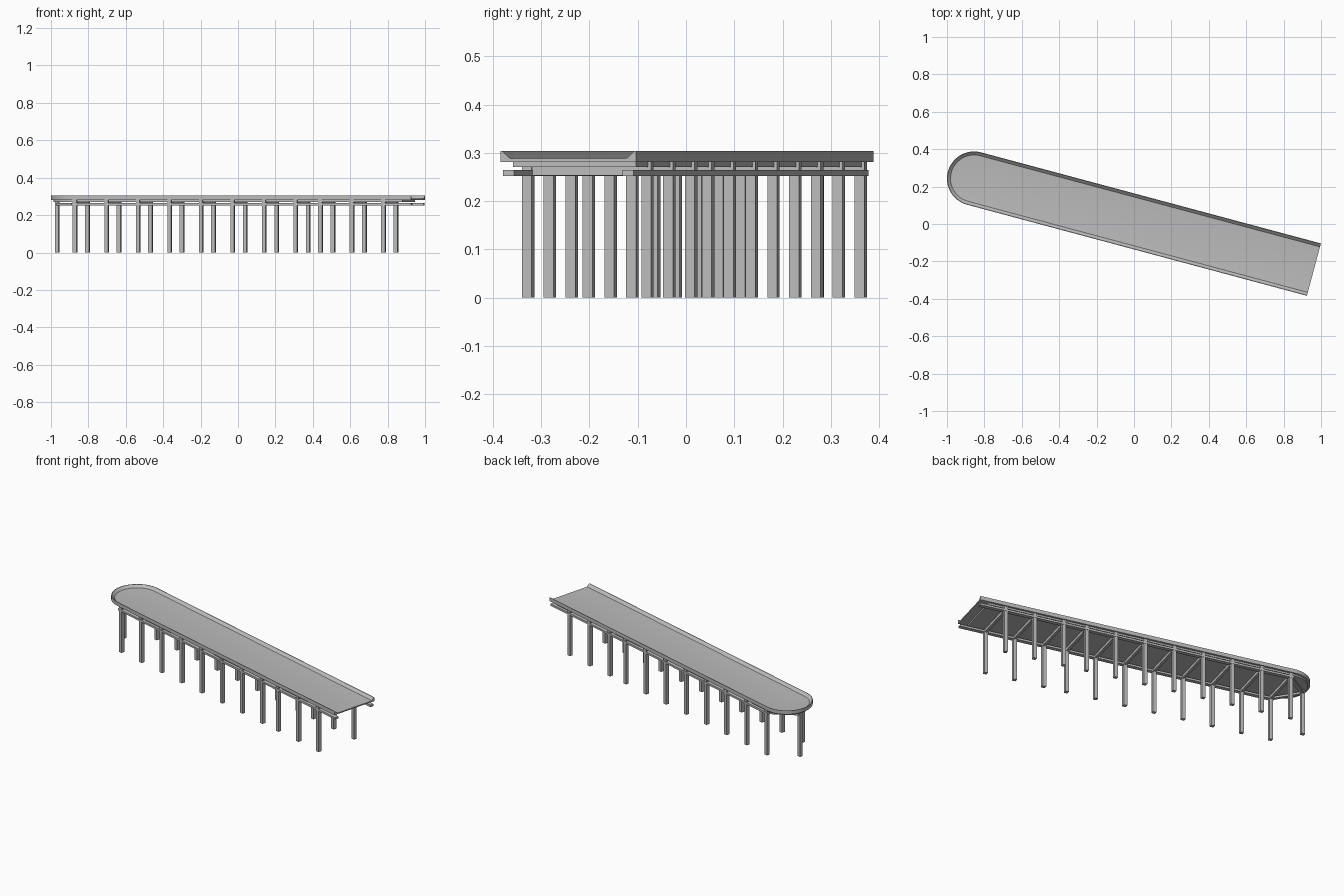
import bpy, bmesh, math
from mathutils import Matrix, Vector

if "Cube" in bpy.data.objects:
    bpy.data.objects.remove(bpy.data.objects["Cube"], do_unlink=True)

# Pier frame: origin at the centre of the round end, local x runs along the deck
FRAME = Matrix.Translation((-0.855, 0.243, 0)) @ Matrix.Rotation(math.radians(-15), 4, 'Z')
LENGTH = 1.881
ROW = 0.128
POST = 0.021

mat = bpy.data.materials.new("concrete_grey")
mat.use_nodes = True
mat.diffuse_color = (0.5, 0.5, 0.5, 1)
mat.node_tree.nodes["Principled BSDF"].inputs["Base Color"].default_value = (0.5, 0.5, 0.5, 1)


def finish(name, bm):
    bmesh.ops.recalc_face_normals(bm, faces=bm.faces)
    mesh = bpy.data.meshes.new(name)
    bm.to_mesh(mesh)
    bm.free()
    mesh.materials.append(mat)
    ob = bpy.data.objects.new(name, mesh)
    bpy.context.collection.objects.link(ob)
    ob.matrix_world = FRAME
    return ob


def outline(radius, end, segs=24):
    """Open outline: straight side, half circle, straight side."""
    arc = [math.pi / 2 + math.pi * i / segs for i in range(segs + 1)]
    return ([(end, radius)] + [(radius * math.cos(a), radius * math.sin(a)) for a in arc]
            + [(end, -radius)])


def round_ended(name, profile, end):
    """Sweep a (radius, z) profile round the outline, filling bottom, top and end."""
    bm = bmesh.new()
    rings = [[bm.verts.new((x, y, z)) for x, y in outline(r, end)] for r, z in profile]
    for lo, hi in zip(rings, rings[1:]):
        for i in range(len(lo) - 1):
            bm.faces.new((lo[i], lo[i + 1], hi[i + 1], hi[i]))
    bm.faces.new(rings[0])
    bm.faces.new(rings[-1])
    bm.faces.new([r[0] for r in rings] + [r[-1] for r in reversed(rings)])
    return finish(name, bm)


def beam(name, a, b, width, z0, z1):
    """Box of given width running from point a to point b."""
    a, b = Vector(a), Vector(b)
    d = b - a
    mid = (a + b) / 2
    bm = bmesh.new()
    m = (Matrix.Translation((mid.x, mid.y, (z0 + z1) / 2))
         @ Matrix.Rotation(math.atan2(d.y, d.x), 4, 'Z')
         @ Matrix.Diagonal((d.length, width, z1 - z0, 1)))
    bmesh.ops.create_cube(bm, size=1, matrix=m)
    return finish(name, bm)


def post(name, x, y):
    h = POST / 2
    return beam(name, (x - h, y), (x + h, y), POST, 0, 0.281)


# Deck with a raised rim sloping inwards, open at the far end
deck = round_ended("deck", [(0.145, 0.281), (0.145, 0.304), (0.142, 0.304),
                            (0.126, 0.289), (0.116, 0.288)], LENGTH)
# Thinner slab beneath it
round_ended("under_slab", [(0.132, 0.271), (0.132, 0.281)], 1.83)

# Post rows with cross beams; one bay is shorter
stations = [0.018 + 0.1745 * i - (0.038 if i > 7 else 0) for i in range(11)]
for i, u in enumerate(stations):
    for side, label in ((1, "back"), (-1, "front")):
        post(f"{label}_post_{i + 1}", u, side * ROW)
    beam(f"cross_beam_{i + 1}", (u, -ROW), (u, ROW), 0.016, 0.253, 0.271)

# Post under the round end
cap = (-0.115, 0)
post("round_end_post", *cap)

# Long lower beams, joined to the round end post
for side, label in ((1, "back"), (-1, "front")):
    beam(f"{label}_lower_beam", (0, side * ROW), (LENGTH, side * ROW), 0.024, 0.252, 0.264)
    beam(f"{label}_end_brace", (stations[0], side * ROW), cap, 0.018, 0.252, 0.264)

# Smooth the round end, keep edges sharp
bpy.ops.object.select_all(action='DESELECT')
for ob in (deck, bpy.data.objects["under_slab"]):
    ob.select_set(True)
bpy.context.view_layer.objects.active = deck
bpy.ops.object.shade_smooth_by_angle(angle=math.radians(25))
